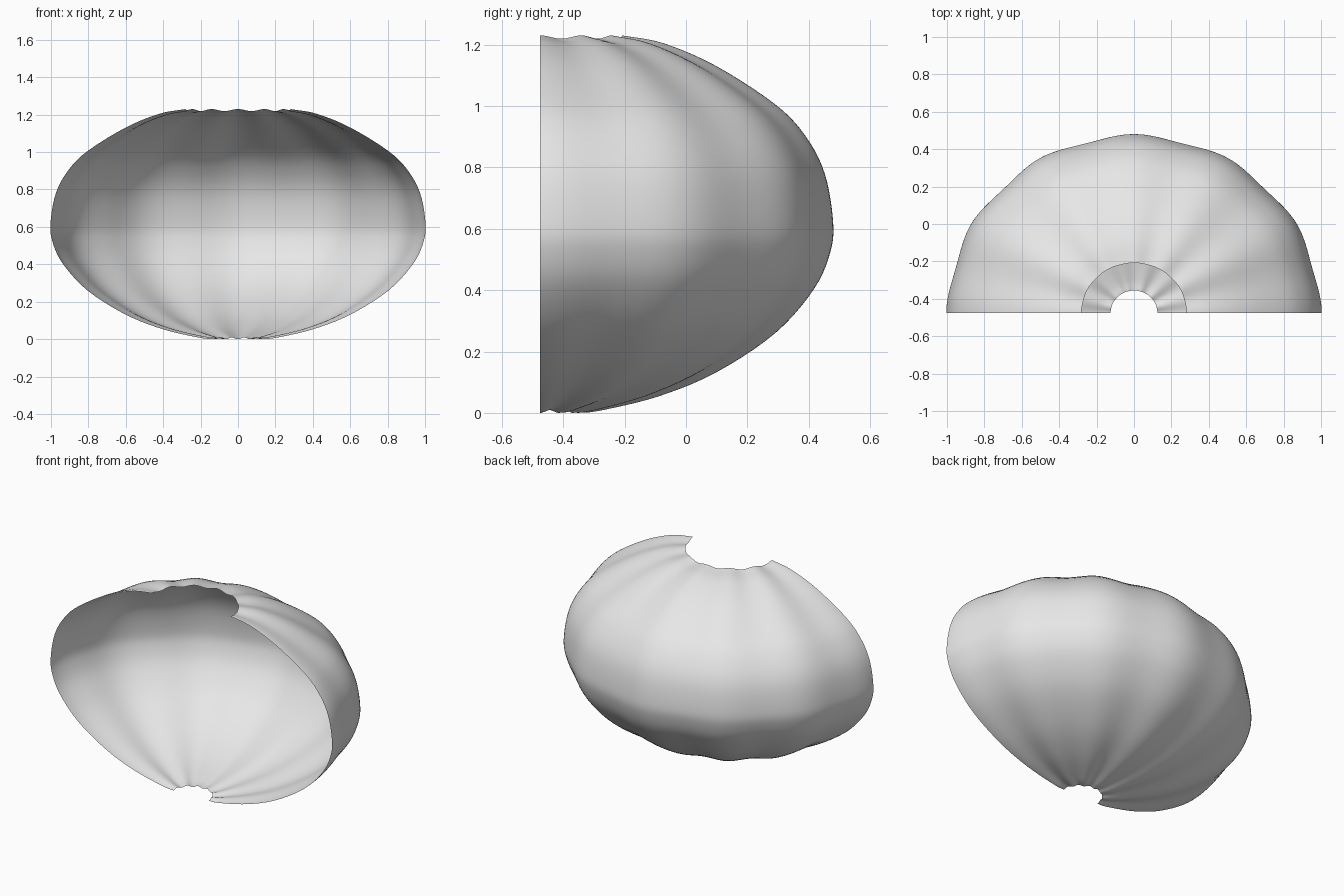
import bpy, bmesh, math
from mathutils import Vector

if "Cube" in bpy.data.objects:
    bpy.data.objects.remove(bpy.data.objects["Cube"])

# Meridian of the shell: (radius, height) from the small bottom hole to the wide top hole
PROFILE = [(0.125, 0.006), (0.2, 0.013), (0.4, 0.06), (0.6, 0.14), (0.8, 0.268),
           (0.93, 0.41), (0.985, 0.53), (0.993, 0.63), (0.965, 0.78), (0.9, 0.9),
           (0.8, 1.0), (0.6, 1.125), (0.42, 1.2), (0.28, 1.226)]
AXIS_Y = -0.475      # the shell is cut flat along its axis
DEPTH = 0.952        # slightly flattened front to back
AROUND, STEPS = 120, 5


def smooth_path(points, steps):
    """Catmull-Rom curve through the points."""
    p = [Vector(q) for q in points]
    p = [2 * p[0] - p[1]] + p + [2 * p[-1] - p[-2]]
    out = []
    for i in range(1, len(p) - 2):
        a, b, c, d = p[i - 1:i + 3]
        for k in range(steps):
            t = k / steps
            out.append(0.5 * (2 * b + (c - a) * t + (2 * a - 5 * b + 4 * c - d) * t ** 2
                              + (3 * b - a - 3 * c + d) * t ** 3))
    out.append(p[-2])
    return out


path = smooth_path(PROFILE, STEPS)
bm = bmesh.new()
rows = []
for i, q in enumerate(path):
    tangent = (path[min(i + 1, len(path) - 1)] - path[max(i - 1, 0)]).normalized()
    normal = Vector((tangent.y, -tangent.x))
    row = []
    for j in range(AROUND + 1):
        a = math.pi * j / AROUND
        # shallow gathered folds, one every 30 degrees
        fold = math.cos(12 * a) * (0.004 + 0.005 * q.x)
        r = q.x + normal.x * fold
        z = q.y + normal.y * fold
        row.append(bm.verts.new((r * math.cos(a), AXIS_Y + DEPTH * r * math.sin(a), z)))
    rows.append(row)
for lower, upper in zip(rows, rows[1:]):
    for j in range(AROUND):
        bm.faces.new((lower[j], lower[j + 1], upper[j + 1], upper[j]))

# Rest the lowest rim on the ground
low = min(v.co.z for v in bm.verts)
for v in bm.verts:
    v.co.z -= low
bm.normal_update()
mesh = bpy.data.meshes.new("half_shell")
bm.to_mesh(mesh)
bm.free()
mesh.shade_smooth()

paper = bpy.data.materials.new("pale_grey")
paper.diffuse_color = (0.8, 0.8, 0.8, 1)
paper.use_nodes = True
paper.node_tree.nodes["Principled BSDF"].inputs["Base Color"].default_value = paper.diffuse_color
mesh.materials.append(paper)
shell = bpy.data.objects.new("half_shell", mesh)
bpy.context.collection.objects.link(shell)
